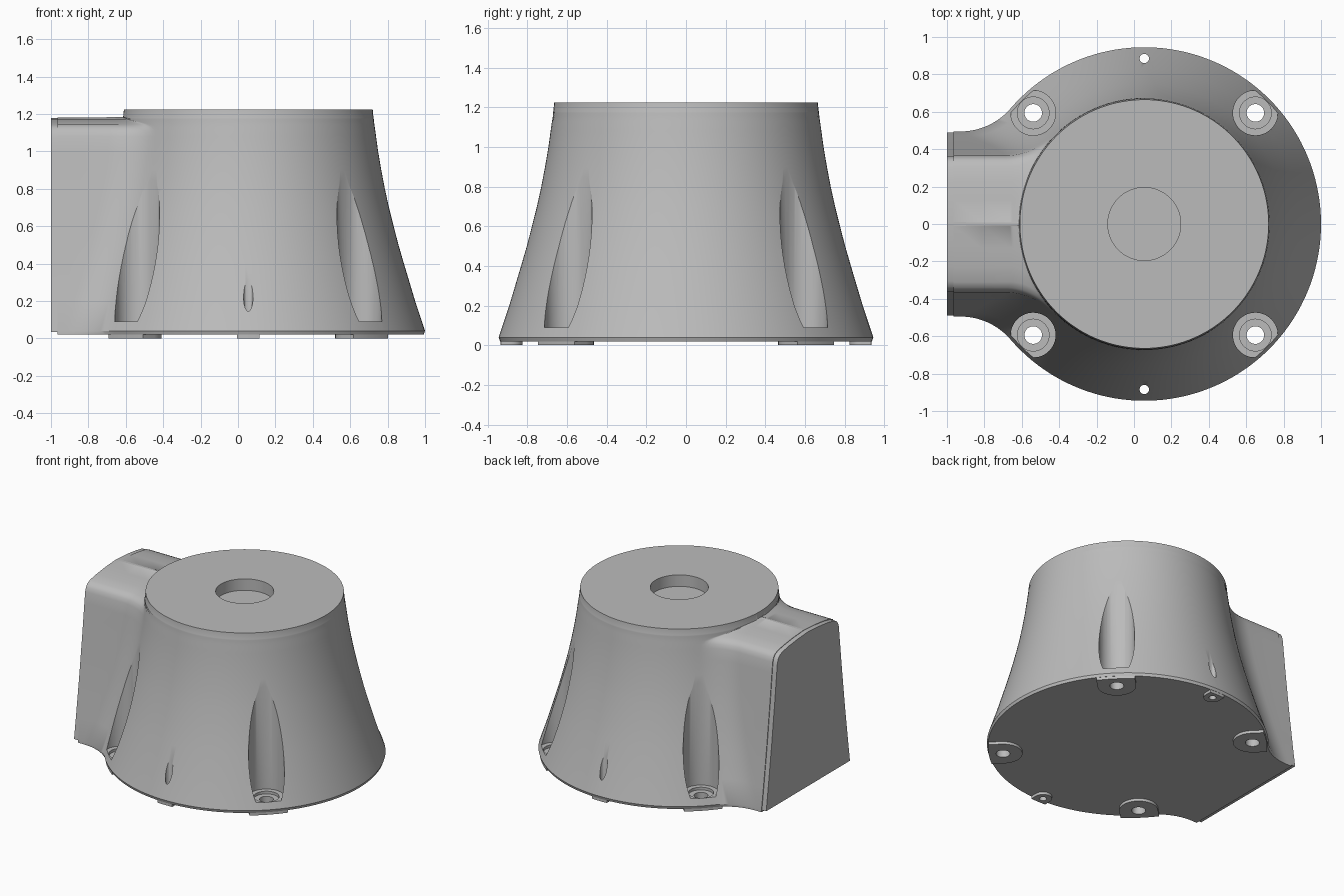
import bpy, bmesh, math
from mathutils import Vector

if "Cube" in bpy.data.objects:
    bpy.data.objects.remove(bpy.data.objects["Cube"])

CX = 0.055          # axis of the round housing
SEAM = -0.965       # plane where the end plate starts

grey = bpy.data.materials.new("plain grey")
grey.use_nodes = True
grey.diffuse_color = (0.5, 0.5, 0.5, 1)
grey.node_tree.nodes["Principled BSDF"].inputs["Base Color"].default_value = (0.5, 0.5, 0.5, 1)


def make(name, bm):
    bmesh.ops.recalc_face_normals(bm, faces=bm.faces)
    mesh = bpy.data.meshes.new(name)
    bm.to_mesh(mesh)
    bm.free()
    mesh.materials.append(grey)
    obj = bpy.data.objects.new(name, mesh)
    bpy.context.collection.objects.link(obj)
    return obj


def activate(obj):
    bpy.ops.object.select_all(action='DESELECT')
    obj.select_set(True)
    bpy.context.view_layer.objects.active = obj


def loft(name, rings):
    bm = bmesh.new()
    rows = [[bm.verts.new(p) for p in ring] for ring in rings]
    n = len(rows[0])
    for a, b in zip(rows, rows[1:]):
        for i in range(n):
            j = (i + 1) % n
            bm.faces.new((a[i], a[j], b[j], b[i]))
    bm.faces.new(rows[0])
    bm.faces.new(rows[-1])
    return make(name, bm)


def cylinder_cut(targets, x, y, r, z0, z1, sides=48):
    ring = [(x + r * math.cos(t), y + r * math.sin(t))
            for t in (2 * math.pi * i / sides for i in range(sides))]
    cutter = loft("cutter", [[(*p, z) for p in ring] for z in (z0, z1)])
    cutter.hide_render = True
    for obj in targets:
        activate(obj)
        mod = obj.modifiers.new("cut", 'BOOLEAN')
        mod.operation, mod.solver, mod.object = 'DIFFERENCE', 'EXACT', cutter
        bpy.ops.object.modifier_apply(modifier=mod.name)
    bpy.data.objects.remove(cutter)


def outline(R, w, f):
    """Circle with a straight-sided extension, joined by fillets of radius f."""
    xc = CX - math.sqrt((R + f) ** 2 - (w + f) ** 2)
    tangent = math.atan2(w + f, xc - CX)
    half = [(SEAM, w), ((SEAM + xc) / 2, w)]
    for i in range(13):
        a = -math.pi / 2 + (tangent - math.pi / 2) * i / 12
        half.append((xc + f * math.cos(a), w + f + f * math.sin(a)))
    for i in range(1, 57):
        a = tangent * (1 - i / 56)
        half.append((CX + R * math.cos(a), R * math.sin(a)))
    return half + [(x, -y) for x, y in reversed(half[:-1])]


# Housing: height, circle radius, extension half width, fillet radius
LEVELS = [
    (0.02, 0.938, 0.495, 0.35), (0.04, 0.945, 0.495, 0.35),
    (0.2, 0.892, 0.472, 0.35), (0.4, 0.832, 0.445, 0.35),
    (0.5, 0.803, 0.432, 0.35), (0.6, 0.777, 0.42, 0.35),
    (0.7, 0.752, 0.408, 0.35), (0.8, 0.73, 0.396, 0.35),
    (0.9, 0.711, 0.385, 0.35), (1.0, 0.694, 0.374, 0.35),
    (1.08, 0.683, 0.365, 0.35), (1.11, 0.679, 0.355, 0.33),
    (1.13, 0.676, 0.34, 0.28), (1.145, 0.674, 0.31, 0.2),
    (1.16, 0.672, 0.23, 0.12), (1.172, 0.671, 0.13, 0.07),
    (1.18, 0.67, 0.01, 0.05),
]
rings = [[(x, y, z) for x, y in outline(R, w, f)] for z, R, w, f in LEVELS]
for z, R in ((1.183, 0.669), (1.225, 0.665)):
    collar = []
    for p in rings[len(LEVELS) - 1]:
        d = Vector((p[0] - CX, p[1])).normalized() * R
        collar.append((CX + d.x, d.y, z))
    rings.append(collar)
housing = loft("housing", rings)

# End plate, a thin slab following the section of the extension
section = [(w - 0.005, max(z - 0.003, 0.035)) for z, R, w, f in LEVELS if z != 0.04]
section += [(-y, z) for y, z in reversed(section)]
end_plate = loft("end_plate", [[(x, y, z) for y, z in section] for x in (-1.0, SEAM + 0.002)])


def foot(name, angle, dist, r):
    """Pad with a round inner end that runs out to the rim."""
    out = Vector((math.cos(angle), math.sin(angle)))
    side = Vector((-out.y, out.x))
    local = [(dist - r * math.sin(t), r * math.cos(t))
             for t in (math.pi * i / 16 for i in range(17))]
    for i in range(9):
        s = -r + 2 * r * i / 8
        local.append((math.sqrt(0.936 ** 2 - s * s), s))
    pts = [out * u + side * v for u, v in local]
    return loft(name, [[(CX + p.x, p.y, z) for p in pts] for z in (0, 0.025)])


# Four corner bolts: foot, tall scooped pocket, washer seat and through hole
parts = [housing, end_plate]
for i, label in enumerate(("back_left", "back_right", "front_right", "front_left")):
    angle = math.pi / 4 + i * math.pi / 2
    x, y = CX + 0.84 * math.cos(angle), 0.84 * math.sin(angle)
    pad = foot("foot_" + label, angle, 0.84, 0.13)
    cylinder_cut([housing], x, y, 0.12, 0.09, 1.15)
    cylinder_cut([housing], x, y, 0.085, 0.07, 0.2)
    cylinder_cut([housing, pad], x, y, 0.047, -0.1, 0.2, 32)
    parts.append(pad)

# Small pin holes at the front and back
for label, s in (("front", -1), ("back", 1)):
    pad = foot("pin_foot_" + label, s * math.pi / 2, 0.885, 0.06)
    cylinder_cut([housing, pad], CX, s * 0.885, 0.025, -0.1, 0.6, 24)
    parts.append(pad)

# Shallow round recess in the top
cylinder_cut([housing], CX, 0, 0.195, 1.14, 1.4, 64)

for obj in parts:
    activate(obj)
    bpy.ops.object.shade_smooth_by_angle(angle=math.radians(30))
